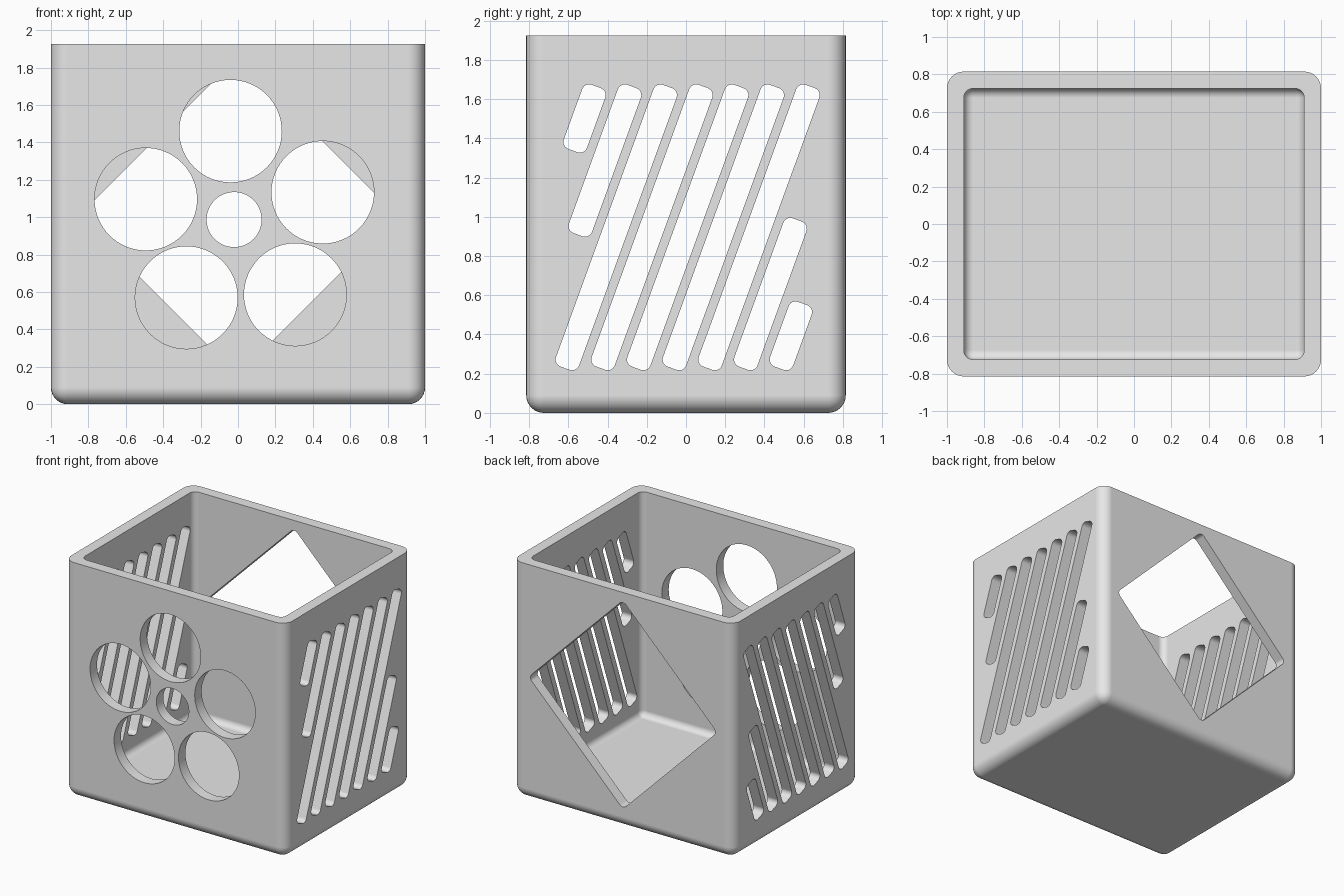
import bpy, bmesh
from math import radians, tan, cos
from mathutils import Matrix

if "Cube" in bpy.data.objects:
    bpy.data.objects.remove(bpy.data.objects["Cube"])

grey = bpy.data.materials.new("light grey")
grey.use_nodes = True
colour = (0.8, 0.8, 0.8, 1)
grey.diffuse_color = colour
grey.node_tree.nodes["Principled BSDF"].inputs["Base Color"].default_value = colour

HEIGHT, HALF_X, HALF_Y, WALL = 1.925, 1.0, 0.815, 0.09


def finish(name, bm):
    mesh = bpy.data.meshes.new(name)
    bm.normal_update()
    bm.to_mesh(mesh)
    bm.free()
    mesh.materials.append(grey)
    obj = bpy.data.objects.new(name, mesh)
    bpy.context.collection.objects.link(obj)
    return obj


def tub(name, half_x, half_y, bottom, top, radius):
    """Block with rounded sides and bottom, and a sharp flat top."""
    bm = bmesh.new()
    bmesh.ops.create_cube(bm, size=1)
    bmesh.ops.scale(bm, vec=(half_x * 2, half_y * 2, top - bottom), verts=bm.verts)
    bmesh.ops.translate(bm, vec=(0, 0, (top + bottom) / 2), verts=bm.verts)
    edges = [e for e in bm.edges if min(v.co.z for v in e.verts) < top - 0.01]
    bmesh.ops.bevel(bm, geom=edges, offset=radius, segments=8, profile=0.5,
                    affect='EDGES', clamp_overlap=True)
    return finish(name, bm)


def add_bar(bm, size, axis, radius, angle, place):
    """Rounded rectangle running along one axis, turned about it."""
    verts = bmesh.ops.create_cube(bm, size=1)["verts"]
    bmesh.ops.scale(bm, vec=size, verts=verts)
    i = "XYZ".index(axis)
    turn = Matrix.Translation(place) @ Matrix.Rotation(radians(angle), 4, axis)
    bmesh.ops.transform(bm, matrix=turn, verts=verts)
    edges = {e for v in verts for e in v.link_edges
             if abs(e.verts[0].co[i] - e.verts[1].co[i]) > 0.05
             and abs(e.calc_length() - size[i]) < 0.0001}
    bmesh.ops.bevel(bm, geom=list(edges), offset=radius, segments=6, profile=0.5,
                    affect='EDGES')


# Open box with rounded corners
box = tub("open_box", HALF_X, HALF_Y, 0, HEIGHT, 0.09)
cavity = tub("cavity_cutter", HALF_X - WALL, HALF_Y - WALL, WALL, HEIGHT + 0.3, 0.05)

# Flower of round holes in the front wall
bm = bmesh.new()
petals = [(-0.04, 1.46), (0.453, 1.133), (0.306, 0.586), (-0.276, 0.57), (-0.493, 1.096)]
for x, z, r in [(x, z, 0.274) for x, z in petals] + [(-0.021, 0.987, 0.147)]:
    place = Matrix.Translation((x, -HALF_Y, z)) @ Matrix.Rotation(radians(90), 4, 'X')
    bmesh.ops.create_cone(bm, cap_ends=True, segments=64, radius1=r, radius2=r,
                          depth=0.4, matrix=place)
flower = finish("flower_cutter", bm)

# Diamond window in the back wall
bm = bmesh.new()
add_bar(bm, (1.204, 0.4, 1.204), 'Y', 0.04, 45, (0, HALF_Y, 1.007))
diamond = finish("diamond_cutter", bm)

# Slanted slots through both side walls
bm = bmesh.new()
LEAN, LOW, HIGH = 20, 0.228, 1.665
lows = {0: 1.338, 1: 0.909}
highs = {7: 0.984, 8: 0.558}
for i in range(9):
    low, high = lows.get(i, LOW), highs.get(i, HIGH)
    z = (low + high) / 2
    y = -0.458 + 0.182 * i + (z - HIGH) * tan(radians(LEAN))
    length = (high - low) / cos(radians(LEAN))
    add_bar(bm, (2.6, 0.125, length), 'X', 0.038, -LEAN, (0, y, z))
slots = finish("slot_cutter", bm)

# Cut everything out of the box
bpy.ops.object.select_all(action='DESELECT')
bpy.context.view_layer.objects.active = box
box.select_set(True)
for cutter in (cavity, flower, diamond, slots):
    cut = box.modifiers.new(cutter.name, 'BOOLEAN')
    cut.operation = 'DIFFERENCE'
    cut.solver = 'EXACT'
    cut.object = cutter
    bpy.ops.object.modifier_apply(modifier=cut.name)
    bpy.data.objects.remove(cutter)

# Smooth rounding with crisp cut edges and flat walls
bpy.ops.object.shade_smooth_by_angle(angle=radians(30))
weighted = box.modifiers.new("flat_walls", 'WEIGHTED_NORMAL')
weighted.keep_sharp = True
weighted.weight = 100
